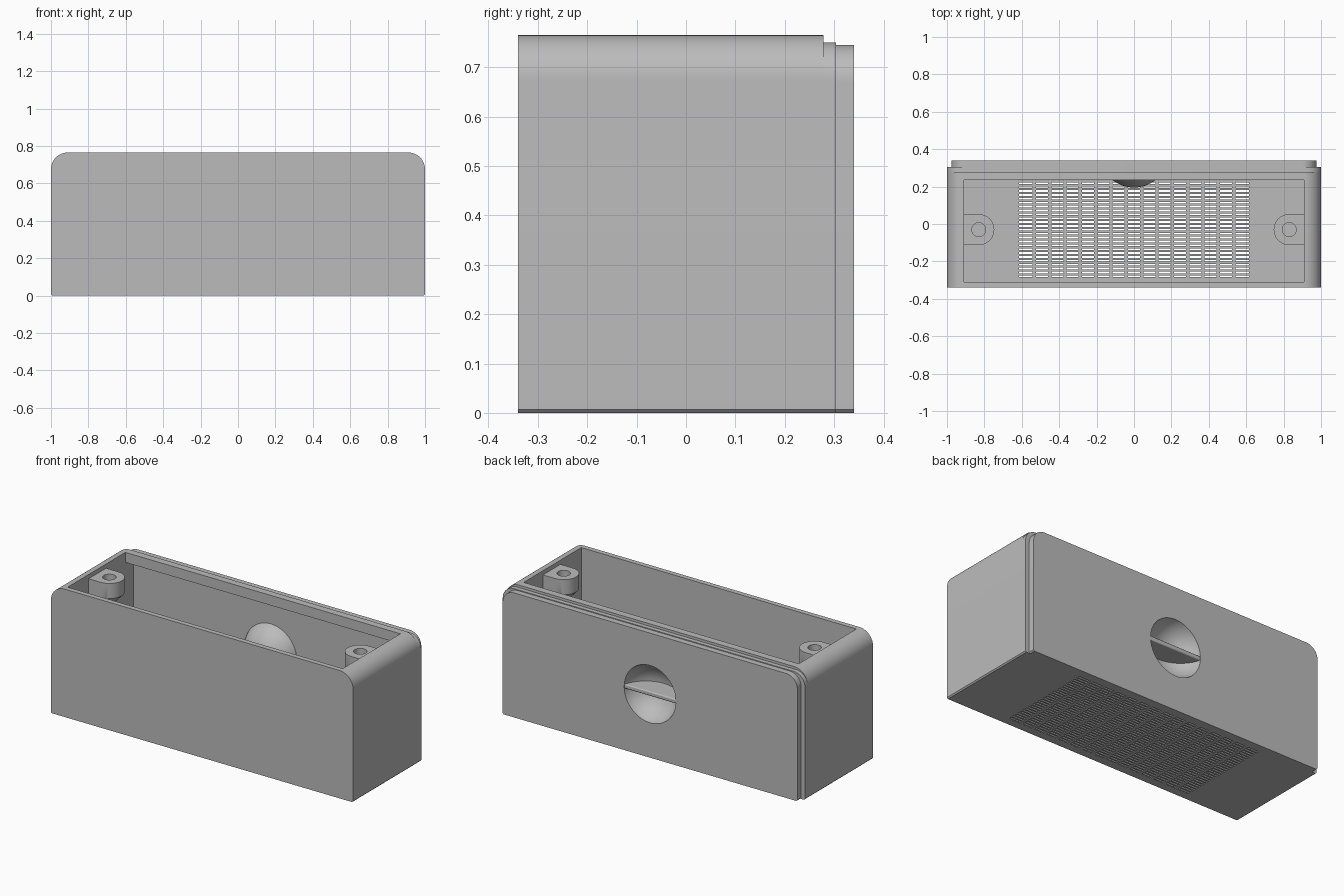
import bpy, bmesh, math
from mathutils import Matrix

if "Cube" in bpy.data.objects:
    bpy.data.objects.remove(bpy.data.objects["Cube"])

grey = bpy.data.materials.new("case grey")
grey.use_nodes = True
grey.diffuse_color = (0.5, 0.5, 0.5, 1)
grey.node_tree.nodes["Principled BSDF"].inputs["Base Color"].default_value = (0.5, 0.5, 0.5, 1)


def finish(name, bm):
    bmesh.ops.recalc_face_normals(bm, faces=bm.faces)
    mesh = bpy.data.meshes.new(name)
    bm.to_mesh(mesh)
    bm.free()
    mesh.materials.append(grey)
    ob = bpy.data.objects.new(name, mesh)
    bpy.context.collection.objects.link(ob)
    return ob


def add_box(bm, x0, x1, y0, y1, z0, z1):
    m = Matrix.Translation(((x0 + x1) / 2, (y0 + y1) / 2, (z0 + z1) / 2))
    bmesh.ops.create_cube(bm, size=1, matrix=m @ Matrix.Diagonal((x1 - x0, y1 - y0, z1 - z0, 1)))


def box(name, *limits):
    bm = bmesh.new()
    add_box(bm, *limits)
    return finish(name, bm)


def loft(name, rings):
    bm = bmesh.new()
    loops = [[bm.verts.new(p) for p in ring] for ring in rings]
    n = len(loops[0])
    for a, b in zip(loops, loops[1:]):
        for i in range(n):
            j = (i + 1) % n
            bm.faces.new((a[i], a[j], b[j], b[i]))
    bm.faces.new(loops[0])
    bm.faces.new(loops[-1])
    return finish(name, bm)


def round_solid(name, radius, height=None, centre=(0, 0, 0), clip_y=None):
    """Sphere, or upright cylinder when a height is given, optionally cut off flat at the back."""
    bm = bmesh.new()
    m = Matrix.Translation(centre)
    if height is None:
        bmesh.ops.create_uvsphere(bm, u_segments=64, v_segments=32, radius=radius, matrix=m)
    else:
        bmesh.ops.create_cone(bm, cap_ends=True, segments=64, radius1=radius, radius2=radius,
                              depth=height, matrix=m)
    if clip_y is not None:
        geom = bm.verts[:] + bm.edges[:] + bm.faces[:]
        bmesh.ops.bisect_plane(bm, geom=geom, plane_co=(0, clip_y, 0), plane_no=(0, 1, 0), clear_outer=True)
        bmesh.ops.holes_fill(bm, edges=[e for e in bm.edges if e.is_boundary])
    return finish(name, bm)


def activate(ob):
    bpy.ops.object.select_all(action='DESELECT')
    ob.select_set(True)
    bpy.context.view_layer.objects.active = ob


def combine(ob, other, operation='DIFFERENCE'):
    mod = ob.modifiers.new("combine", 'BOOLEAN')
    mod.operation = operation
    mod.solver = 'EXACT'
    mod.object = other
    activate(ob)
    bpy.ops.object.modifier_apply(modifier=mod.name)
    bpy.data.objects.remove(other)


def smooth(ob):
    activate(ob)
    bpy.ops.object.shade_smooth_by_angle(angle=math.radians(30))


# Outer shell: round-shouldered section, stepped down towards the back
def section(y, half, top, r, chamfer=0.007):
    right = [(half - chamfer, y, 0), (half, y, chamfer)]
    for i in range(13):
        a = i / 12 * math.pi / 2
        right.append((half - r + r * math.cos(a), y, top - r + r * math.sin(a)))
    return right + [(-x, yy, z) for x, yy, z in reversed(right)]


main, step, back = (1, 0.765, 0.09), (1, 0.75, 0.075), (0.975, 0.745, 0.075)
shell = loft("case_shell", [section(y, *s) for y, s in (
    (-0.34, main), (0.278, main), (0.278, step), (0.304, step), (0.304, back), (0.34, back))])

# Hollow inside, top opening with a lip at the back, and vent opening
combine(shell, box("cavity", -0.91, 0.91, -0.31, 0.31, 0.03, 0.705))
combine(shell, box("top_opening", -0.91, 0.91, -0.31, 0.235, 0.6, 1))
combine(shell, box("vent_opening", -0.615, 0.615, -0.29, 0.29, -0.1, 0.1))

# Finger recess in the back wall
centre = (0, 0.381, 0.38)
combine(shell, round_solid("recess_bulge", 0.186, centre=centre, clip_y=0.325), 'UNION')
combine(shell, round_solid("recess_bowl", 0.176, centre=centre))
smooth(shell)

# Grip fin across the recess
fin = round_solid("grip_fin", 0.18, 0.026, centre, clip_y=0.338)
bev = fin.modifiers.new("soft_edge", 'BEVEL')
bev.width = 0.006
bev.segments = 3
smooth(fin)

# Floor grille: slats along x, ribs along y
bm = bmesh.new()
rows, columns = 28, 15
pitch = 0.58 / rows
for i in range(rows + 1):
    y = -0.29 + i * pitch
    add_box(bm, -0.615, 0.615, y - 0.0055, y + 0.0055, 0.001, 0.029)
for i in range(1, columns):
    x = -0.615 + i * 1.23 / columns
    add_box(bm, x - 0.009, x + 0.009, -0.29, 0.29, 0, 0.03)
finish("floor_grille", bm)

# Screw bosses on the end walls, tapering down into the wall
for side, label in ((1, "left"), (-1, "right")):
    outline = [(0.915, 0.083)]
    for i in range(25):
        a = math.pi / 2 + i / 24 * math.pi
        outline.append((0.83 + 0.083 * math.cos(a), 0.083 * math.sin(a)))
    outline.append((0.915, -0.083))
    rings = []
    for z, keep in ((0.74, 1), (0.65, 1), (0.48, 0.02)):
        rings.append([(side * (0.915 - (0.915 - x) * keep), y - 0.03, z) for x, y in outline])
    boss = loft(label + "_screw_boss", rings)
    combine(boss, round_solid("screw_hole", 0.037, 0.2, (side * 0.83, -0.03, 0.74)))
    smooth(boss)
